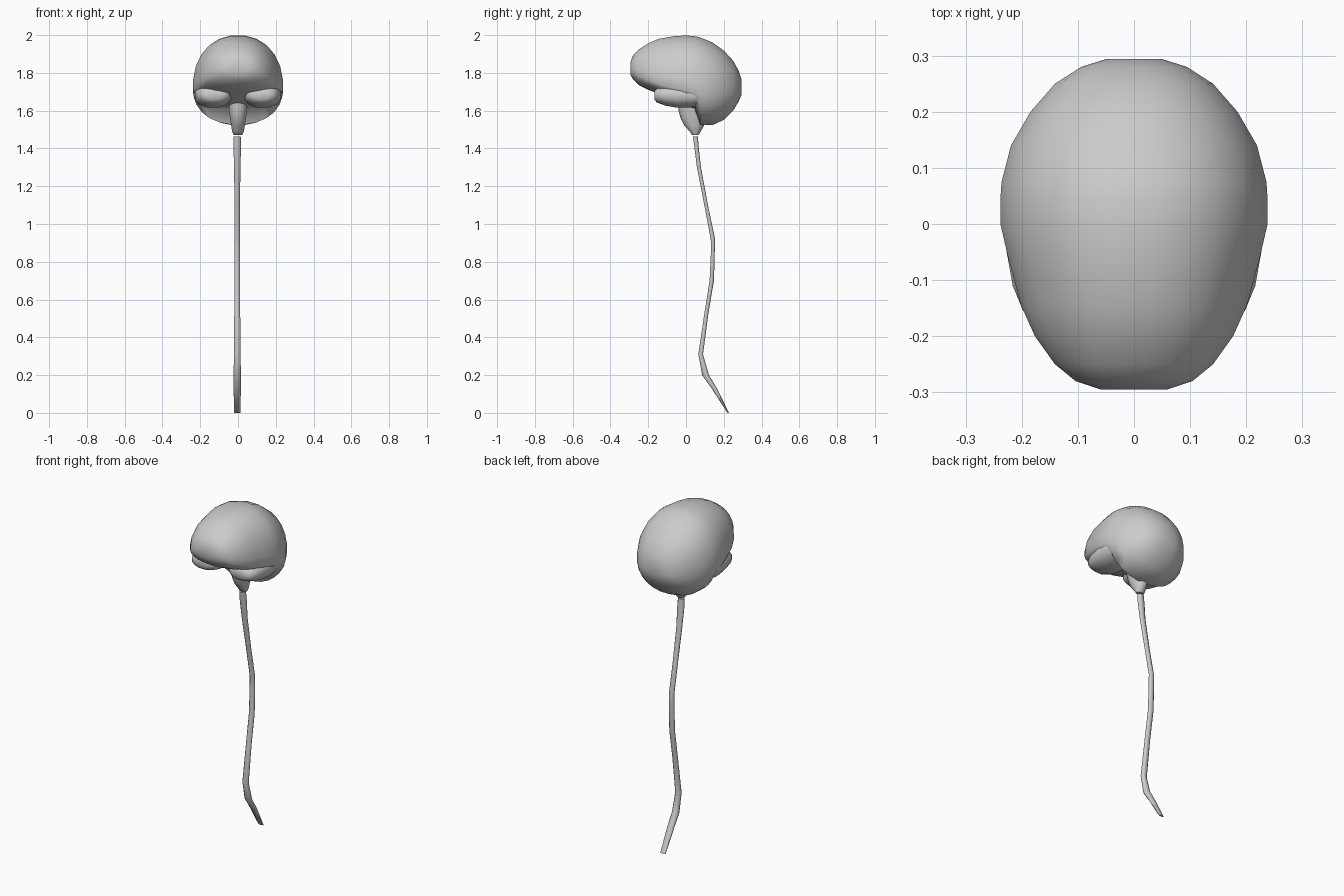
import bpy, bmesh, math


def loft(name, sections, axis, sides, power=1.0, sharp=60):
    """Skin rings given as (t, cu, cv, ru, v_plus, v_minus) along an axis."""
    bm = bmesh.new()
    rings = []
    for t, cu, cv, ru, vp, vm in sections:
        ring = []
        for i in range(sides):
            a = 2 * math.pi * (i + 0.5) / sides
            c, s = math.cos(a), math.sin(a)
            u = cu + ru * math.copysign(abs(c) ** power, c)
            v = cv + (vp if s > 0 else vm) * math.copysign(abs(s) ** power, s)
            ring.append(bm.verts.new((u, t, v) if axis == 'Y' else (u, v, t)))
        rings.append(ring)
    for a, b in zip(rings, rings[1:]):
        for i in range(sides):
            j = (i + 1) % sides
            bm.faces.new((a[i], a[j], b[j], b[i]))
    bm.faces.new(rings[0])
    bm.faces.new(rings[-1])
    bmesh.ops.recalc_face_normals(bm, faces=bm.faces)
    me = bpy.data.meshes.new(name)
    bm.to_mesh(me)
    bm.free()
    ob = bpy.data.objects.new(name, me)
    bpy.context.collection.objects.link(ob)
    bpy.ops.object.select_all(action='DESELECT')
    ob.select_set(True)
    bpy.context.view_layer.objects.active = ob
    bpy.ops.object.shade_smooth_by_angle(angle=math.radians(sharp))
    return ob


# Cerebrum with the cerebellum at its lower back: y, half width, top, widest z, bottom
cerebrum = [
    (-0.295, 0.06, 1.855, 1.82, 1.79),
    (-0.28, 0.105, 1.895, 1.81, 1.765),
    (-0.25, 0.142, 1.925, 1.79, 1.735),
    (-0.20, 0.178, 1.958, 1.77, 1.71),
    (-0.145, 0.203, 1.982, 1.75, 1.69),
    (-0.06, 0.226, 1.997, 1.73, 1.65),
    (0.0, 0.24, 2.0, 1.72, 1.625),
    (0.045, 0.24, 1.997, 1.715, 1.61),
    (0.075, 0.238, 1.99, 1.71, 1.525),
    (0.14, 0.221, 1.963, 1.71, 1.522),
    (0.20, 0.186, 1.92, 1.71, 1.55),
    (0.25, 0.142, 1.865, 1.71, 1.60),
    (0.28, 0.095, 1.81, 1.71, 1.65),
    (0.294, 0.05, 1.765, 1.715, 1.685),
]
loft("cerebrum", [(y, 0, m, w, t - m, m - b) for y, w, t, m, b in cerebrum],
     'Y', 24, 0.92)

# Temporal lobes, one on each side: y, centre x, half width, half height
temporal = [(-0.168, 0.125, 0.045, 0.022), (-0.155, 0.125, 0.075, 0.04),
            (-0.11, 0.127, 0.092, 0.057), (-0.05, 0.13, 0.1, 0.068),
            (0.02, 0.135, 0.1, 0.068), (0.08, 0.14, 0.085, 0.05)]
for side, label in ((-1, "left"), (1, "right")):
    loft(label + "_temporal_lobe",
         [(y, side * x, 1.682, w, h, h) for y, x, w, h in temporal], 'Y', 12, 0.9)

# Brain stem: z, half width, front y, back y
stem = [(1.68, 0.055, -0.04, 0.09), (1.60, 0.05, -0.04, 0.10),
        (1.555, 0.043, -0.027, 0.10), (1.52, 0.038, -0.008, 0.095),
        (1.49, 0.032, 0.02, 0.078), (1.47, 0.024, 0.034, 0.066)]
# Spinal cord with its bent tail
cord = [(1.463, 0.02, 0.036, 0.064), (1.41, 0.022, 0.043, 0.068),
        (1.30, 0.018, 0.057, 0.08), (1.10, 0.016, 0.096, 0.117),
        (0.92, 0.016, 0.130, 0.155), (0.85, 0.017, 0.131, 0.153),
        (0.70, 0.017, 0.124, 0.149), (0.53, 0.017, 0.097, 0.120),
        (0.31, 0.019, 0.064, 0.091), (0.20, 0.021, 0.084, 0.123),
        (0.13, 0.021, 0.134, 0.165), (0.0, 0.018, 0.219, 0.228)]
for name, rows, cx, sides in (("brain_stem", stem, 0, 10), ("spinal_cord", cord, -0.004, 8)):
    loft(name, [(z, cx, (f + b) / 2, w, (b - f) / 2, (b - f) / 2)
                for z, w, f, b in rows], 'Z', sides)
